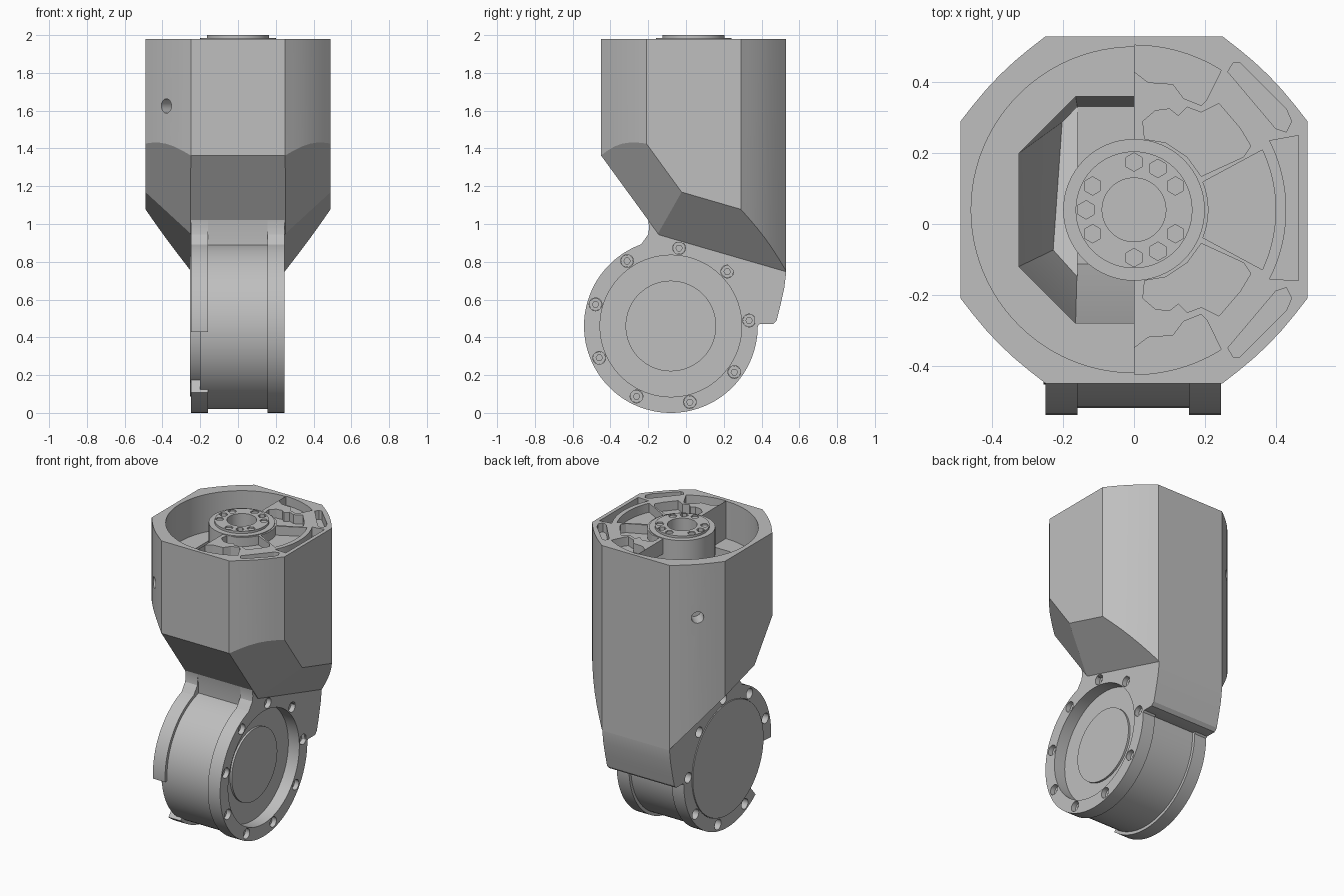
import bpy, bmesh, math
from mathutils import Vector, Matrix

cube = bpy.data.objects.get("Cube")
if cube:
    bpy.data.objects.remove(cube, do_unlink=True)

grey = bpy.data.materials.new("machined_grey")
grey.use_nodes = True
grey.diffuse_color = (0.52, 0.52, 0.52, 1)
grey.node_tree.nodes["Principled BSDF"].inputs["Base Color"].default_value = (0.52, 0.52, 0.52, 1)

HUB_Y = 0.04              # centre of the housing
JY, JZ = -0.08, 0.46      # joint axis


def add_object(name, bm):
    bmesh.ops.recalc_face_normals(bm, faces=bm.faces)
    mesh = bpy.data.meshes.new(name)
    bm.to_mesh(mesh)
    bm.free()
    mesh.materials.append(grey)
    obj = bpy.data.objects.new(name, mesh)
    bpy.context.collection.objects.link(obj)
    return obj


def prism(name, pts, h0, h1, axis="Z"):
    """Extrude a flat outline along z (x, y points) or along x (y, z points)."""
    bm = bmesh.new()
    place = (lambda p, h: (p[0], p[1], h)) if axis == "Z" else (lambda p, h: (h, p[0], p[1]))
    low = [bm.verts.new(place(p, h0)) for p in pts]
    high = [bm.verts.new(place(p, h1)) for p in pts]
    bm.faces.new(low)
    bm.faces.new(high)
    for i in range(len(pts)):
        j = (i + 1) % len(pts)
        bm.faces.new((low[i], low[j], high[j], high[i]))
    return add_object(name, bm)


def arc(cx, cy, r, a0, a1, n=24):
    steps = [math.radians(a0 + (a1 - a0) * i / n) for i in range(n + 1)]
    return [(cx + r * math.cos(a), cy + r * math.sin(a)) for a in steps]


def disc(cx, cy, r, n=64):
    return arc(cx, cy, r, 0, 360, n)[:-1]


def cut(obj, cutters, operation="DIFFERENCE"):
    bpy.context.view_layer.objects.active = obj
    for c in cutters:
        c.hide_render = True
        mod = obj.modifiers.new("cut", "BOOLEAN")
        mod.operation, mod.solver, mod.object = operation, "EXACT", c
        bpy.ops.object.modifier_apply(modifier=mod.name)
        bpy.data.objects.remove(c, do_unlink=True)


# Housing: octagonal prism with gently bowed corners, trimmed by slanted planes
outline = []
for sx, sy in ((1, 1), (-1, 1), (-1, -1), (1, -1)):
    ends = [Vector((0.49 * sx, 0.25 * sy)), Vector((0.25 * sx, 0.49 * sy))]
    if sx * sy < 0:
        ends.reverse()
    for i in range(7):
        t = i / 6
        p = ends[0].lerp(ends[1], t)
        p += Vector((sx, sy)) * 0.01 * math.sin(math.pi * t)
        outline.append((p.x, p.y + HUB_Y))
housing = prism("housing", outline, 0.6, 1.98)
bm = bmesh.new()
bm.from_mesh(housing.data)
planes = [((0, -0.455, 1.37), (0, -0.35, -0.255)), ((0, 0, 0.9), (0, -0.29, -1))]
for s in (1, -1):
    planes.append(((0.25 * s, -0.455, 1.37), (0.1 * s, -0.084, -0.061)))
    planes.append(((0.245 * s, 0, 0.9), (1.07 * s, -0.29, -1)))
for point, normal in planes:
    cutres = bmesh.ops.bisect_plane(bm, geom=bm.verts[:] + bm.edges[:] + bm.faces[:],
                                    plane_co=point, plane_no=Vector(normal).normalized(),
                                    clear_outer=True)
    rim = [e for e in cutres["geom_cut"] if isinstance(e, bmesh.types.BMEdge)]
    bmesh.ops.holes_fill(bm, edges=rim, sides=0)
bmesh.ops.recalc_face_normals(bm, faces=bm.faces)
bm.to_mesh(housing.data)
bm.free()

# Neck: joins the housing to the joint and forms the back wall
back_edge = [(0.53, 0.8), (0.53, 0.74), (0.52, 0.66), (0.5, 0.57), (0.48, 0.49), (0.46, 0.47), (0.39, 0.47)]
front_edge = [(-0.225, 0.91), (-0.2, 0.945), (-0.195, 0.98), (-0.2, 1.02)]
neck_pts = back_edge + arc(JY, JZ, 0.442, 2, 104) + [(-0.19, 0.96), (-0.2, 1.02)]
neck = prism("neck", neck_pts, -0.24, 0.24, "X")


# Inner well, open down to the joint
def well():
    bm = bmesh.new()
    for x, y0, y1, c, z in ((0.325, -0.28, 0.36, 0.16, 1.88), (0.325, -0.28, 0.36, 0.16, 1.4),
                            (0.2, -0.1, 0.33, 0.04, 0.86)):
        for s in (1, -1):
            for p in ((x, y0 + c), (x, y1 - c), (x - c, y0), (x - c, y1)):
                bm.verts.new((p[0] * s, p[1], z))
    bmesh.ops.convex_hull(bm, input=bm.verts[:])
    return add_object("well_cutter", bm)


cut(neck, [well()])
cutters = [well(),
           prism("dish_cutter", arc(0, HUB_Y, 0.46, 90, 270, 48), 1.73, 2.1),
           prism("hub_seat_cutter", disc(0, HUB_Y, 0.19), 1.8, 2.1)]

# Lightening pockets in the half cover, mirrored front to back
upper_pockets = [
    [(0.265, 0.43), (0.28, 0.455), (0.30, 0.455), (0.43, 0.325), (0.445, 0.29), (0.43, 0.26), (0.4, 0.27)],
    arc(0, HUB_Y, 0.465, 89.9, 58, 12) + [(0.205, 0.35), (0.19, 0.335), (0.14, 0.355), (0.11, 0.395),
                                        (0.04, 0.4), (0.001, 0.43)],
    [(0.03, 0.24), (0.025, 0.29), (0.06, 0.32), (0.1, 0.325), (0.125, 0.305), (0.15, 0.33), (0.19, 0.315),
     (0.24, 0.34), (0.3, 0.27), (0.33, 0.22), (0.31, 0.19), (0.19, 0.135), (0.15, 0.19), (0.09, 0.23)],
]
for pts in upper_pockets:
    cutters.append(prism("pocket_cutter", pts, 1.92, 2.1))
    cutters.append(prism("pocket_cutter", [(x, 2 * HUB_Y - y) for x, y in pts], 1.92, 2.1))
cutters.append(prism("pocket_cutter", arc(0, HUB_Y, 0.4, -25, 25) + arc(0, HUB_Y, 0.21, 22, -22), 1.92, 2.1))
cutters.append(prism("pocket_cutter", arc(0, HUB_Y, 0.43, -27, 27) + [(0.465, 0.25), (0.465, -0.16)], 1.92, 2.1))

# Side holes in the two right-hand corner faces
for sy in (1, -1):
    bm = bmesh.new()
    turn = Vector((-1, sy, 0)).to_track_quat("Z", "Y").to_matrix().to_4x4()
    bmesh.ops.create_cone(bm, cap_ends=True, segments=24, radius1=0.038, radius2=0.038, depth=0.2,
                          matrix=Matrix.Translation((-0.38, HUB_Y + 0.38 * sy, 1.625)) @ turn)
    cutters.append(add_object("side_hole_cutter", bm))
cut(housing, cutters)

# Output hub with bore and hex sockets
hub = prism("hub", disc(0, HUB_Y, 0.2), 1.8, 1.985)
cut(hub, [prism("boss", disc(0, HUB_Y, 0.165), 1.9, 2.0)], "UNION")
sockets = [prism("bore_cutter", disc(0, HUB_Y, 0.09), 1.84, 2.1)]
for a in (30, 60, 90, 150, 180, 210, 270, 300, 330):
    x, y = arc(0, HUB_Y, 0.135, a, a, 1)[0]
    floor = 1.92 if a in (60, 180, 300) else 1.99
    sockets.append(prism("socket_cutter", arc(x, y, 0.026, 30, 330, 5), floor, 2.1))
cut(hub, sockets)

# Joint motor drum between the fork plates
prism("joint_drum", disc(JY, JZ, 0.44, 96), -0.2, 0.165, "X")
prism("left_joint_disc", disc(JY, JZ, 0.24), 0.16, 0.178, "X")
prism("right_joint_disc", disc(JY, JZ, 0.373, 96), -0.255, -0.15, "X")

# Fork plates: a full ring on the left, an open ring on the right
plate_pts = back_edge + arc(JY, JZ, 0.46, 0, -250, 80) + front_edge


def bolt_hole(a, x0, x1, r):
    y, z = arc(JY, JZ, 0.415, a, a, 1)[0]
    return prism("bolt_cutter", disc(y, z, r, 20), x0, x1, "X")


angles = [4 + 40 * i for i in range(9)]
left_plate = prism("left_fork_plate", plate_pts, 0.155, 0.246, "X")
cut(left_plate, [prism("recess_cutter", disc(JY, JZ, 0.375, 96), 0.1, 0.4, "X")]
    + [bolt_hole(a, 0.2, 0.3, 0.034) for a in angles])
for a in angles:
    y, z = arc(JY, JZ, 0.415, a, a, 1)[0]
    bolt = prism("left_bolt", disc(y, z, 0.033, 20), 0.19, 0.215, "X")
    cut(bolt, [prism("bolt_socket_cutter", disc(y, z, 0.017, 6), 0.2, 0.3, "X")])

right_plate = prism("right_fork_plate", plate_pts, -0.25, -0.16, "X")
gap = arc(JY, JZ, 0.37, 184, 230, 12) + arc(JY, JZ, 0.6, 230, 184, 12)
cut(right_plate, [prism("ring_cutter", disc(JY, JZ, 0.375, 96), -0.4, -0.1, "X"),
                  prism("gap_cutter", gap, -0.4, -0.1, "X")]
    + [bolt_hole(a, -0.3, -0.2, 0.034) for a in angles if not 184 < a < 230])

# Smooth shading with crisp edges
bpy.ops.object.select_all(action="DESELECT")
for obj in bpy.context.scene.objects:
    if obj.type == "MESH" and grey.name in obj.data.materials:
        obj.select_set(True)
        bpy.context.view_layer.objects.active = obj
bpy.ops.object.shade_smooth_by_angle(angle=math.radians(22))
